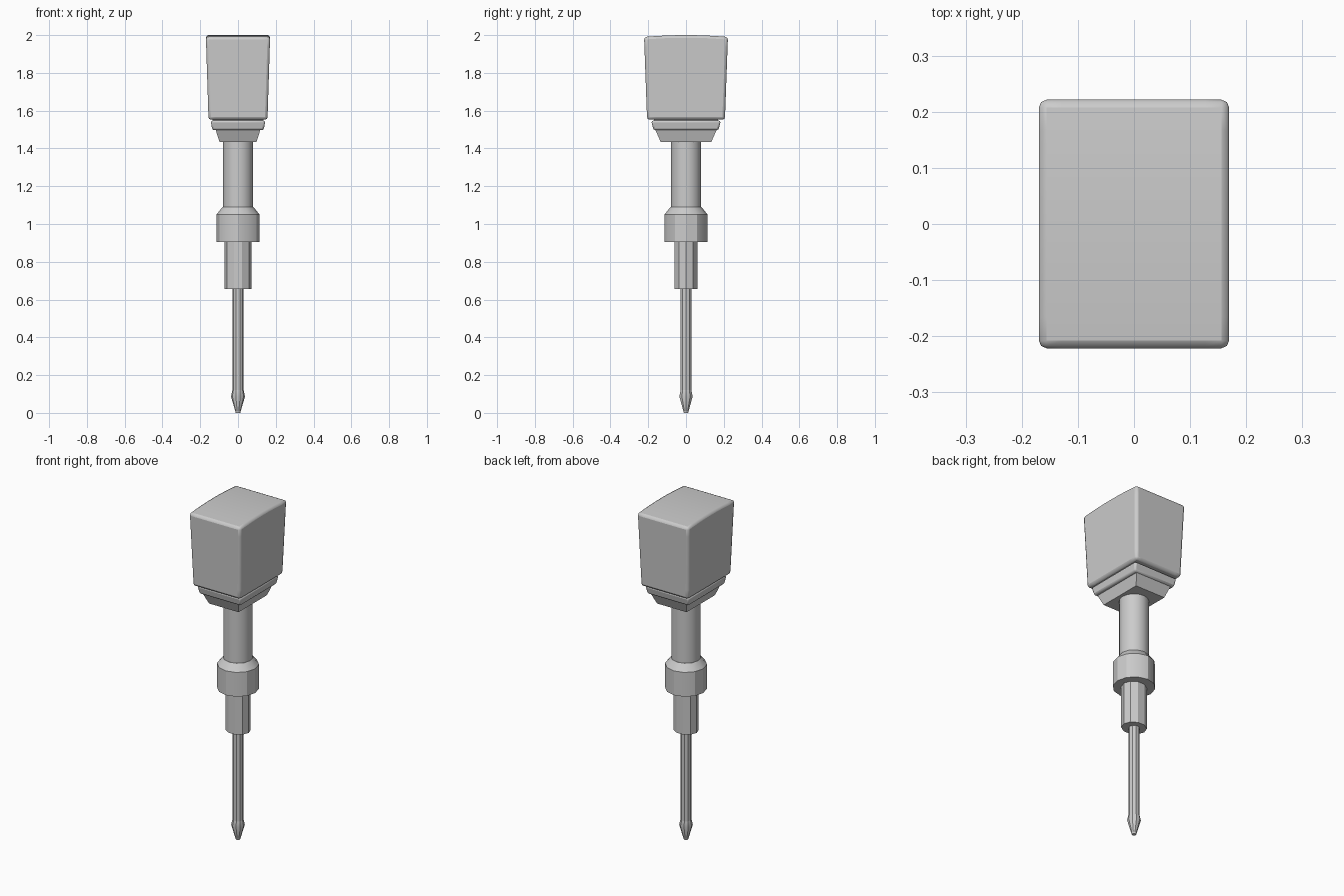
import bpy, bmesh, math

if "Cube" in bpy.data.objects:
    bpy.data.objects.remove(bpy.data.objects["Cube"])

GREY = (0.6, 0.6, 0.6, 1)
mat = bpy.data.materials.new("plain grey")
mat.use_nodes = True
mat.diffuse_color = GREY
mat.node_tree.nodes["Principled BSDF"].inputs["Base Color"].default_value = GREY


def finish(name, bm, bevel=0, angle=30):
    bmesh.ops.recalc_face_normals(bm, faces=bm.faces)
    me = bpy.data.meshes.new(name)
    bm.to_mesh(me)
    bm.free()
    me.materials.append(mat)
    ob = bpy.data.objects.new(name, me)
    bpy.context.collection.objects.link(ob)
    bpy.ops.object.select_all(action="DESELECT")
    ob.select_set(True)
    bpy.context.view_layer.objects.active = ob
    bpy.ops.object.shade_smooth_by_angle(angle=math.radians(angle))
    if bevel:
        mod = ob.modifiers.new("Bevel", "BEVEL")
        mod.width, mod.segments = bevel, 2
        mod.limit_method, mod.angle_limit = "ANGLE", math.radians(40)


def turned(name, profile, sides, squash=1):
    """Closed faceted solid from (radius, z) pairs."""
    bm = bmesh.new()
    rings = [[bm.verts.new((r * math.cos(math.tau * i / sides),
                            r * squash * math.sin(math.tau * i / sides), z))
              for i in range(sides)] for r, z in profile]
    for a, b in zip(rings, rings[1:]):
        for i in range(sides):
            j = (i + 1) % sides
            bm.faces.new((a[i], a[j], b[j], b[i]))
    bm.faces.new(rings[0])
    bm.faces.new(rings[-1])
    finish(name, bm)


def block(name, z0, z1, low, high, bevel=0, dome=0, cuts=0):
    """Tapered box with half sizes low and high, and a crowned top along y."""
    bm = bmesh.new()
    bmesh.ops.create_cube(bm, size=2)
    if cuts:
        bmesh.ops.subdivide_edges(bm, edges=bm.edges[:], cuts=cuts, use_grid_fill=True)
    for v in bm.verts:
        t = (v.co.z + 1) / 2
        x, y = v.co.x, v.co.y
        v.co.x = x * (low[0] + (high[0] - low[0]) * t)
        v.co.y = y * (low[1] + (high[1] - low[1]) * t)
        v.co.z = z0 + (z1 - z0) * t + dome * t * (1 - y * y)
    finish(name, bm, bevel)


# Square head and stepped base
block("head", 1.552, 1.99, (0.156, 0.206), (0.17, 0.222), 0.014, 0.01, 7)
block("head_seam", 1.53, 1.57, (0.135, 0.17), (0.135, 0.17))
block("head_collar", 1.497, 1.547, (0.136, 0.172), (0.145, 0.184), 0.01)
block("head_base", 1.435, 1.51, (0.098, 0.134), (0.122, 0.168))

# Round neck, ring and sleeve
turned("neck", [(0.08, 1.06), (0.08, 1.45)], 16)
turned("ring", [(0.114, 0.905), (0.114, 1.05), (0.082, 1.09)], 12)
turned("sleeve", [(0.071, 0.655), (0.071, 0.92)], 10, 0.9)

# Thin rod with a flared point
turned("rod", [(0.03, 0.1), (0.03, 0.67)], 10)
turned("tip", [(0.012, 0), (0.037, 0.087), (0.03, 0.12)], 10)
